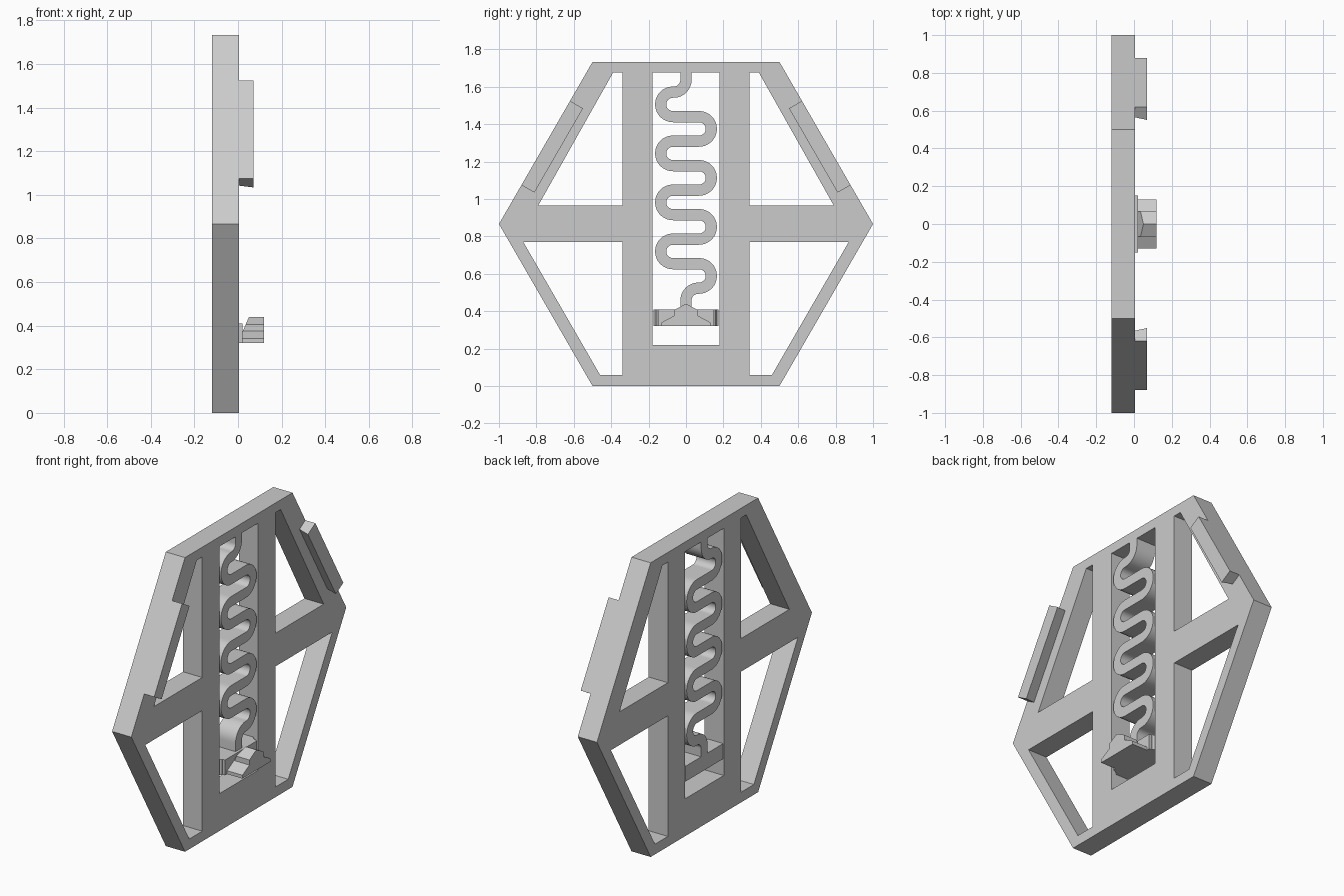
import bpy, bmesh, math
from mathutils import Vector

cube = bpy.data.objects.get("Cube")
if cube:
    bpy.data.objects.remove(cube, do_unlink=True)

GREY = (0.6, 0.6, 0.6, 1)
grey = bpy.data.materials.new("light_grey")
grey.use_nodes = True
grey.diffuse_color = GREY
grey.node_tree.nodes["Principled BSDF"].inputs["Base Color"].default_value = GREY

BACK, FACE = -0.12, 0.005    # the two flat sides of the frame


def finish(name, bm, smooth=False):
    bmesh.ops.recalc_face_normals(bm, faces=bm.faces[:])
    mesh = bpy.data.meshes.new(name)
    bm.to_mesh(mesh)
    bm.free()
    mesh.materials.append(grey)
    ob = bpy.data.objects.new(name, mesh)
    bpy.context.collection.objects.link(ob)
    if smooth:
        bpy.ops.object.select_all(action='DESELECT')
        ob.select_set(True)
        bpy.context.view_layer.objects.active = ob
        bpy.ops.object.shade_smooth_by_angle(angle=math.radians(30))
    return ob


def thicken(bm, depth):
    """Extrude everything along x."""
    geo = bmesh.ops.extrude_face_region(bm, geom=bm.faces[:])["geom"]
    verts = [v for v in geo if isinstance(v, bmesh.types.BMVert)]
    bmesh.ops.translate(bm, vec=(depth, 0, 0), verts=verts)


def loft(name, start, end):
    """Solid between two matching outlines."""
    bm = bmesh.new()
    a = [bm.verts.new(p) for p in start]
    b = [bm.verts.new(p) for p in end]
    bm.faces.new(a)
    bm.faces.new(b)
    for i in range(len(a)):
        j = (i + 1) % len(a)
        bm.faces.new((a[i], a[j], b[j], b[i]))
    return finish(name, bm)


def prism(name, outline, x0, x1):
    return loft(name, [(x0, y, z) for y, z in outline], [(x1, y, z) for y, z in outline])


def mirror(points):
    return [(-y, z) for y, z in points]


# Hexagonal frame with a tall window and four side openings
H = math.sqrt(3)
hexagon = [(-0.5, 0), (0.5, 0), (1, H / 2), (0.5, H), (-0.5, H), (-1, H / 2)]
window = [(-0.18, 0.22), (0.18, 0.22), (0.18, 1.675), (-0.18, 1.675)]
upper = [(0.34, 0.965), (0.79, 0.965), (0.39, 1.675), (0.34, 1.675)]
lower = [(0.34, 0.77), (0.87, 0.77), (0.46, 0.06), (0.34, 0.06)]
bm = bmesh.new()
for loop in (hexagon, window, upper, lower, mirror(upper), mirror(lower)):
    vs = [bm.verts.new((BACK, y, z)) for y, z in loop]
    for i, v in enumerate(vs):
        bm.edges.new((v, vs[i - 1]))
bmesh.ops.triangle_fill(bm, edges=bm.edges[:], use_beauty=True, normal=(1, 0, 0))
bmesh.ops.dissolve_limit(bm, angle_limit=0.01, verts=bm.verts[:], edges=bm.edges[:])
thicken(bm, FACE - BACK)
finish("hexagon_frame", bm)


# Serpentine spring
def arc(y, z, r, a0, a1, n=16):
    return [Vector((y + r * math.cos(math.radians(a0 + (a1 - a0) * i / n)),
                    z + r * math.sin(math.radians(a0 + (a1 - a0) * i / n)))) for i in range(n + 1)]


PITCH, REACH, HALF = 0.131, 0.07, 0.03
R = PITCH / 2
path = [Vector((0, 1.69))] + arc(-R, 1.571 + R, R, 0, -90, 8)
for k in range(8):
    z = 1.571 - R - k * PITCH
    if k % 2 == 0:
        path += arc(-REACH, z, R, 90, 270)
    else:
        path += arc(REACH, z, R, 90, -90)
path += arc(R, 0.523 - R, R, 90, 180, 8) + [Vector((0, 0.38))]

bm = bmesh.new()
last = None
for i, p in enumerate(path):
    t = (path[min(i + 1, len(path) - 1)] - path[max(i - 1, 0)]).normalized()
    n = Vector((-t.y, t.x)) * HALF
    pair = [bm.verts.new((BACK, q.x, q.y)) for q in (p + n, p - n)]
    if last:
        bm.faces.new((last[0], last[1], pair[1], pair[0]))
    last = pair
thicken(bm, FACE - BACK)
finish("serpentine_spring", bm, smooth=True)

# Sliding block in the window, with bevelled ears
prism("slider_block", [(-0.15, 0.32), (0.15, 0.32), (0.15, 0.41), (-0.15, 0.41)], BACK, 0.02)
for side, s in (("left", 1), ("right", -1)):
    foot = [(BACK, 0.15), (FACE, 0.15), (FACE, 0.155), (-0.02, 0.165), (-0.02, 0.175), (BACK, 0.175)]
    loft(side + "_slider_ear", [(x, s * y, 0.32) for x, y in foot],
         [(x, s * y, 0.41) for x, y in foot])

# Finger catch: stepped base and gabled crest with a sloped back
prism("catch_base", [(-0.13, 0.32), (0.13, 0.32), (0.13, 0.34), (0.065, 0.375),
                     (-0.065, 0.375), (-0.13, 0.34)], 0, 0.12)
crest = [(-0.065, 0.37), (0.065, 0.37), (0.065, 0.405), (0, 0.44), (-0.065, 0.405)]
loft("catch_crest", [(0.02 + (z - 0.37) * 0.43, y, z) for y, z in crest],
     [(0.12, y, z) for y, z in crest])

# Edge hooks on the upper slanted sides, undercut on the inner face
inward = Vector((-H / 2, -0.5))
ends = [Vector((0.62, H - 0.12 * H)), Vector((0.88, H - 0.38 * H))]
for name, s in (("back_edge_hook", 1), ("front_edge_hook", -1)):
    rings = []
    for x, width in ((FACE, 0.064), (0.07, 0.08)):
        ring = [ends[0], ends[1], ends[1] + inward * width, ends[0] + inward * width]
        rings.append([(x, s * p.x, p.y) for p in ring])
    loft(name, *rings)
